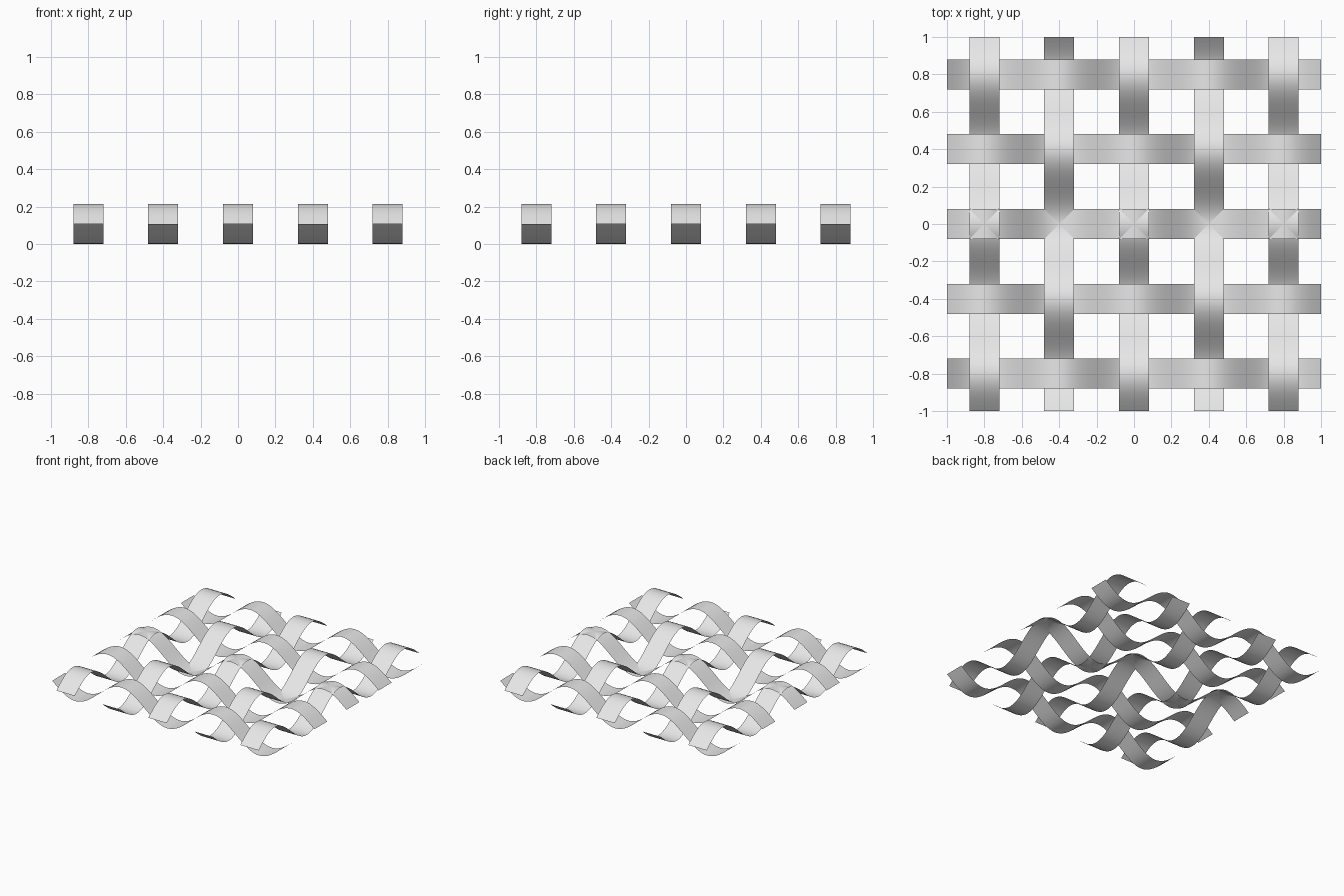
import bpy
import bmesh
import math

cube = bpy.data.objects.get("Cube")
if cube:
    bpy.data.objects.remove(cube, do_unlink=True)

HALF_WIDTH = 0.08
PITCH = 0.4
AMPLITUDE = 0.107
SEGMENTS = 80

grey = bpy.data.materials.new("light grey")
grey.use_nodes = True
grey.diffuse_color = (0.8, 0.8, 0.8, 1)
grey.node_tree.nodes["Principled BSDF"].inputs["Base Color"].default_value = (0.8, 0.8, 0.8, 1)


def strip(name, offset, sign, crosswise):
    """Thin wavy ribbon; sign is +1 for a crest at the middle, -1 for a dip."""
    bm = bmesh.new()
    pairs = []
    for i in range(SEGMENTS + 1):
        t = -1 + 2 * i / SEGMENTS
        z = AMPLITUDE * (1 + sign * math.cos(math.pi * t / PITCH))
        pair = []
        for side in (-HALF_WIDTH, HALF_WIDTH):
            s = offset + side
            pair.append(bm.verts.new((t, s, z) if crosswise else (s, t, z)))
        pairs.append(pair)
    for (a, b), (c, d) in zip(pairs, pairs[1:]):
        face = bm.faces.new((a, c, d, b) if crosswise else (a, b, d, c))
        face.smooth = True
    mesh = bpy.data.meshes.new(name)
    bm.to_mesh(mesh)
    bm.free()
    mesh.materials.append(grey)
    obj = bpy.data.objects.new(name, mesh)
    bpy.context.collection.objects.link(obj)


# Lengthwise ribbons alternate; crosswise ones dip in the middle only at the outer rows
for k in range(-2, 3):
    strip(f"lengthwise_strip_{k + 3}", k * PITCH, -1 if k % 2 else 1, False)
    strip(f"crosswise_strip_{k + 3}", k * PITCH, -1 if abs(k) == 2 else 1, True)
